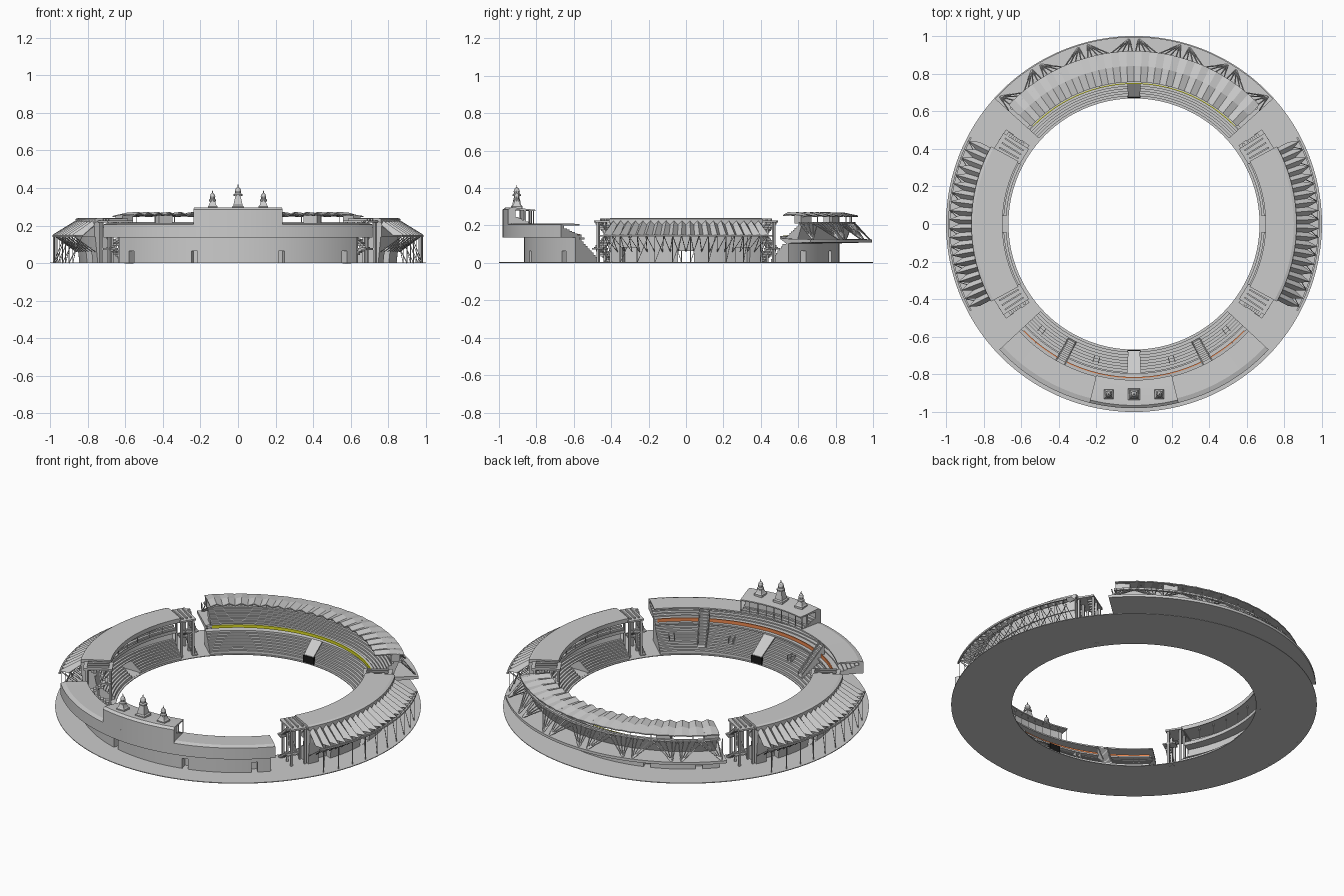
import bpy, bmesh, math
from mathutils import Vector, Matrix

if "Cube" in bpy.data.objects:
    bpy.data.objects.remove(bpy.data.objects["Cube"])

def material(name, c):
    m = bpy.data.materials.new(name)
    m.diffuse_color = (*c, 1)
    m.use_nodes = True
    m.node_tree.nodes["Principled BSDF"].inputs["Base Color"].default_value = m.diffuse_color
    return m

ORANGE = material("orange", (0.85, 0.25, 0.08))
YELLOW = material("yellow", (0.7, 0.7, 0.02))
BLACK = material("black", (0.01, 0.01, 0.01))

def P(r, deg, z):
    a = math.radians(deg)
    return Vector((r * math.cos(a), r * math.sin(a), z))

def finish(name, bm, mat=None):
    bmesh.ops.recalc_face_normals(bm, faces=bm.faces)
    me = bpy.data.meshes.new(name)
    bm.to_mesh(me)
    bm.free()
    ob = bpy.data.objects.new(name, me)
    bpy.context.collection.objects.link(ob)
    if mat:
        me.materials.append(mat)
    return ob

def sector(name, prof, a0, a1, n=48, mat=None):
    """Sweep a closed (r, z) profile round the ring; prof may be a function of the step."""
    full = abs(a1 - a0) >= 360
    bm = bmesh.new()
    rows = []
    for i in range(n if full else n + 1):
        pts = prof(i) if callable(prof) else prof
        rows.append([bm.verts.new(P(r, a0 + (a1 - a0) * i / n, z)) for r, z in pts])
    k = len(rows[0])
    for i in range(n):
        A, B = rows[i], rows[(i + 1) % len(rows)]
        for j in range(k):
            bm.faces.new((A[j], A[(j + 1) % k], B[(j + 1) % k], B[j]))
    if not full:
        bm.faces.new(rows[0])
        bm.faces.new(rows[-1])
    return finish(name, bm, mat)

def rect(r0, r1, z0, z1):
    return [(r0, z0), (r1, z0), (r1, z1), (r0, z1)]

def steps(r0, z0, r1, z1, n):
    out = []
    for i in range(n):
        z = z0 + (z1 - z0) * i / (n - 1)
        out += [(r0 + (r1 - r0) * i / n, z), (r0 + (r1 - r0) * (i + 1) / n, z)]
    return out

def boxes(name, items, mat=None):
    """items: (r, angle, z centre, radial, tangential, height)"""
    bm = bmesh.new()
    for r, a, z, sr, st, sz in items:
        M = (Matrix.Translation(P(r, a, z)) @ Matrix.Rotation(math.radians(a), 4, 'Z')
             @ Matrix.Diagonal((sr, st, sz, 1)))
        bmesh.ops.create_cube(bm, size=1, matrix=M)
    return finish(name, bm, mat)

def rods(name, pairs, rad=0.0025):
    bm = bmesh.new()
    for a, b in pairs:
        d = b - a
        M = Matrix.Translation((a + b) / 2) @ d.to_track_quat('Z', 'Y').to_matrix().to_4x4()
        bmesh.ops.create_cone(bm, cap_ends=True, segments=4, radius1=rad, radius2=rad,
                              depth=d.length, matrix=M)
    return finish(name, bm)

def cut_doors(ob, items):
    c = boxes(ob.name + "_door_cutter", items)
    c.hide_render = True
    c.hide_viewport = True
    m = ob.modifiers.new("doors", 'BOOLEAN')
    m.operation, m.object, m.solver = 'DIFFERENCE', c, 'EXACT'

# Base ring
sector("base_ring", rect(0.668, 1.0, 0, 0.004), 0, 360, 128)

# ---------- Front stand ----------
F0, F1 = 223, 317
low = sector("front_lower_terrace", [(0.68, 0.002)] + steps(0.68, 0.02, 0.835, 0.125, 10)
             + [(0.835, 0.137), (0.865, 0.137), (0.865, 0.002)], F0, F1)
cut_doors(low, [(0.86, 270 + a, 0.032, 0.08, 0.035, 0.064) for a in (-41, -15.5, 15.5, 41)])
sector("front_upper_tier", [(0.82, 0.135), (0.82, 0.152)] + steps(0.83, 0.15, 0.955, 0.185, 6)
       + [(0.955, 0.2), (0.835, 0.2), (0.835, 0.208), (0.955, 0.212), (0.98, 0.205), (0.98, 0.137)], F0, F1)
sector("front_orange_band", rect(0.814, 0.82, 0.135, 0.155), F0 + 1, F1 - 1, 48, ORANGE)
sector("front_balcony_rim", rect(0.795, 0.83, 0.126, 0.135), F0, F1)
# radial stair ramps and terrace entrances
for a in (242, 298):
    sector("front_stair", [(0.7, 0.002), (0.7, 0.035)] + steps(0.705, 0.045, 0.83, 0.19, 12)
           + [(0.835, 0.19), (0.835, 0.002)], a - 1.6, a + 1.6, 3)
    for s in (-1.9, 1.9):
        sector("front_stair_side", [(0.7, 0.002), (0.7, 0.05), (0.835, 0.21), (0.835, 0.002)],
               a + s - 0.2, a + s + 0.2, 1)
boxes("terrace_entrances", [(0.748, 270 + a + s, 0.07, 0.035, 0.004, 0.035)
                            for a in (-41, -15.5, 15.5, 41) for s in (-1.1, 1.1)])
# Pavilion above the front stand
A0, A1 = 256, 284
sector("pavilion_shell", [(0.94, 0.2), (0.94, 0.283), (0.83, 0.277), (0.83, 0.284), (0.945, 0.296),
                          (0.965, 0.296), (0.98, 0.285), (0.98, 0.2)], A0, A1, 16)
sector("pavilion_seating", [(0.85, 0.2)] + steps(0.85, 0.213, 0.94, 0.245, 5) + [(0.94, 0.2)], A0, A1, 16)
sector("pavilion_back_glass", rect(0.88, 0.89, 0.205, 0.282), A0 + 0.5, A1 - 0.5, 16)
rods("pavilion_posts", [(P(0.84, A0 + 28 * i / 8, 0.2), P(0.84, A0 + 28 * i / 8, 0.28)) for i in range(9)])

def spire(name, x, s, dome):
    """Square tapering cupola with a rounded cap."""
    bm = bmesh.new()
    def ring(prof, n, off):
        last = None
        for w, z in prof:
            cur = [bm.verts.new((x + w * math.cos(off + 2 * math.pi * k / n),
                                 -0.905 + w * math.sin(off + 2 * math.pi * k / n), z)) for k in range(n)]
            if last:
                for k in range(n):
                    bm.faces.new((last[k], last[(k + 1) % n], cur[(k + 1) % n], cur[k]))
            else:
                bm.faces.new(cur)
            last = cur
        bm.faces.new(last)
    ring([(0.038 * s, 0.285), (0.038 * s, 0.302), (0.03 * s, 0.308), (0.016 * s, dome - 0.01)], 4, math.pi / 4)
    ring([(0.02 * s, dome - 0.014), (0.02 * s, dome - 0.006), (0.014 * s, dome), (0.015 * s, dome + 0.012),
          (0.011 * s, dome + 0.024), (0.003, dome + 0.032), (0.0015, dome + 0.045)], 10, 0)
    return finish(name, bm)

spire("centre_cupola", 0, 1.15, 0.372)
for x in (-0.135, 0.135):
    spire("side_cupola", x, 0.95, 0.342)

# ---------- Back stand ----------
B0, B1 = 42, 138
low = sector("back_lower_terrace", [(0.68, 0.002)] + steps(0.68, 0.02, 0.785, 0.1, 8)
             + [(0.82, 0.106), (0.82, 0.002)], B0, B1)
cut_doors(low, [(0.82, 90 + a, 0.032, 0.08, 0.04, 0.064) for a in (-40, -20, 20, 40)])
sector("back_platform", [(0.75, 0.13), (0.75, 0.145), (0.765, 0.145), (0.765, 0.13), (0.995, 0.126),
                         (0.995, 0.11), (0.8, 0.104)], B0, B1)
sector("back_yellow_band", rect(0.745, 0.75, 0.128, 0.146), B0 + 2, B1 - 2, 48, YELLOW)
sector("back_upper_tier", [(0.77, 0.128)] + steps(0.77, 0.14, 0.875, 0.205, 8)
       + [(0.885, 0.213), (0.895, 0.213), (0.86, 0.128)], B0 + 2, B1 - 2)

def pleat(i):
    d = 0.009 if i % 2 else -0.005
    return [(0.755, 0.262 + d), (0.84, 0.263 + d * 0.8), (0.92, 0.252 + d * 0.2),
            (0.92, 0.246 + d * 0.2), (0.84, 0.257 + d * 0.8), (0.755, 0.256 + d)]
sector("back_folded_roof", pleat, 43.5, 136.5, 36)

# Raking fan trusses behind the upper tier and roof posts
fan = []
for b in range(6):
    c = B0 + 8 + 16 * b
    for s in (-1, 1):
        fan += [(P(0.985, c + s * 6.5, 0.122), P(0.9, c + s * t, 0.215)) for t in (-1.5, 1, 3.5, 6, 7.8)]
rods("back_fan_trusses", fan, 0.0035)
sector("back_truss_rim", rect(0.89, 0.905, 0.207, 0.219), B0 + 1, B1 - 1)
posts = [B0 + 3 + 90 * i / 12 for i in range(13)]
rods("back_roof_posts", [(P(0.885, a, 0.21), P(0.885, a, 0.256)) for a in posts])
boxes("back_roof_cabins", [(0.87, 90 + a, 0.232, 0.05, 0.08, 0.045) for a in (-44, -27, 27, 44)])

# Sight screens: pale sloping sheet with a black box at the pitch edge
for a, r1, z1 in ((90, 0.755, 0.105), (270, 0.825, 0.135)):
    sector("sight_screen_sheet", [(0.675, 0.04), (r1, z1), (r1, z1 + 0.008), (0.675, 0.048)], a - 2.7, a + 2.7, 4)
    boxes("sight_screen_box", [(0.677, a, 0.024, 0.014, 0.07, 0.042)], BLACK)

# ---------- Side stands ----------
for side, c in (("right", 0), ("left", 180)):
    S0, S1 = c - 28, c + 28
    low = sector(side + "_lower_terrace", [(0.68, 0.002)] + steps(0.68, 0.02, 0.78, 0.085, 8)
                 + [(0.79, 0.14), (0.86, 0.14), (0.845, 0.002)], S0, S1, 32)
    cut_doors(low, [(0.77, c, 0.034, 0.3, 0.085, 0.058)]
              + [(0.85, c + a, 0.042, 0.09, 0.08, 0.08) for a in (-21, 21)])
    sector(side + "_upper_tier", [(0.735, 0.138), (0.735, 0.158)] + steps(0.74, 0.15, 0.83, 0.2, 6)
           + [(0.83, 0.232), (0.865, 0.232), (0.865, 0.138)], S0, S1, 32)
    sector(side + "_roof", [(0.7, 0.215), (0.7, 0.24), (0.85, 0.24), (0.865, 0.235), (0.865, 0.215), (0.83, 0.226),
                            (0.71, 0.226)], S0 - 0.5, S1 + 0.5, 32)
    N = 40
    def canopy(i):
        # alternate ridge and valley so the sheet folds into teeth
        if i % 2:
            return [(0.85, 0.235), (0.985, 0.152), (0.985, 0.148), (0.85, 0.229)]
        return [(0.85, 0.215), (0.93, 0.152), (0.93, 0.148), (0.85, 0.209)]
    sector(side + "_folded_canopy", canopy, S0, S1, N)
    sector(side + "_canopy_rim", rect(0.978, 0.988, 0.14, 0.15), S0, S1, 32)
    rr = []
    for i in range(1, N, 2):
        a, d = S0 + 56 * i / N, 56 / N
        rr += [(P(0.983, a, 0.148), P(0.86, a - d, 0.06)), (P(0.983, a, 0.148), P(0.86, a + d, 0.06))]
        if i % 4 == 1:
            rr += [(P(0.983, a, 0), P(0.983, a, 0.148)), (P(0.983, a, 0), P(0.925, a + 2 * d, 0.145))]
    rods(side + "_canopy_struts", rr, 0.002)
    rods(side + "_roof_posts", [(P(0.74, S0 + 56 * i / 8, 0.15), P(0.74, S0 + 56 * i / 8, 0.23)) for i in range(9)])

# ---------- Corner stair towers ----------
for k, a in enumerate((31.6, 148.4, 211.6, 328.4)):
    out = 1 if k in (0, 2) else -1      # direction of the open gap
    m = a + out * 2.5
    boxes("tower_top", [(0.765, a, 0.222, 0.16, 0.095, 0.01)]
          + [(0.765, a + t, 0.231, 0.12, 0.008, 0.012) for t in (-2, 0, 2)])
    boxes("tower_posts", [(r, a + t, 0.11, 0.012, 0.012, 0.22) for r in (0.70, 0.765, 0.83) for t in (-2.8, 2.8)])
    boxes("tower_landings", [(0.82, m, 0.075, 0.05, 0.07, 0.008), (0.72, m, 0.145, 0.05, 0.07, 0.008)])
    for z, ra, rb, t in ((0.0, 0.70, 0.82, -1.2), (0.075, 0.82, 0.72, 1.2), (0.145, 0.72, 0.82, -1.2)):
        boxes("tower_flight", [(ra + (rb - ra) * i / 8, m + t, z + 0.072 * (i + 0.5) / 8, 0.016, 0.03, 0.012)
                               for i in range(9)])

# Smooth curved walls, keep edges sharp
bpy.ops.object.select_all(action='DESELECT')
for ob in bpy.data.objects:
    if not ob.hide_viewport:
        ob.select_set(True)
        bpy.context.view_layer.objects.active = ob
bpy.ops.object.shade_smooth_by_angle(angle=math.radians(12))
